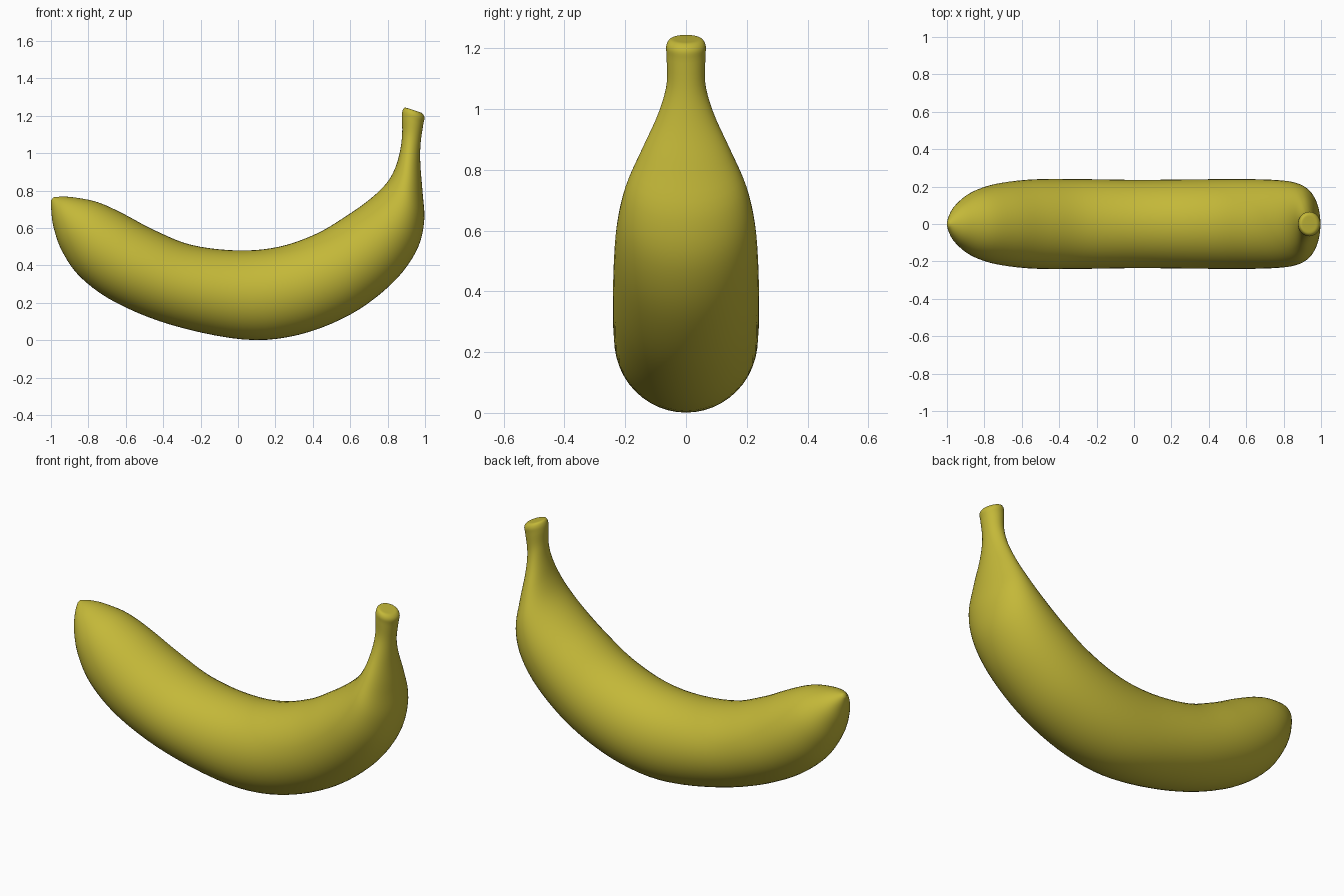
import bpy, bmesh
from math import sin, cos, tau
from mathutils import Vector

if "Cube" in bpy.data.objects:
    bpy.data.objects.remove(bpy.data.objects["Cube"])

# Cross-sections from blossom tip to stem: inner x, z, outer x, z, half width in y
RINGS = [
    (-.987, .764, -1.0, .748, .012),
    (-.94, .768, -.998, .69, .062),
    (-.87, .763, -.985, .60, .115),
    (-.75, .738, -.94, .475, .175),
    (-.62, .68, -.84, .335, .215),
    (-.45, .59, -.65, .20, .238),
    (-.25, .51, -.35, .08, .24),
    (0, .48, .03, .004, .236),
    (.22, .50, .32, .028, .238),
    (.42, .57, .60, .137, .24),
    (.58, .665, .82, .30, .238),
    (.70, .75, .95, .47, .228),
    (.79, .835, .995, .63, .20),
    (.84, .92, .987, .79, .148),
    (.868, 1.02, .975, .94, .092),
    (.878, 1.11, .976, 1.05, .064),
    (.876, 1.19, .990, 1.15, .064),
    (.879, 1.225, .997, 1.19, .065),
    (.89, 1.243, .985, 1.213, .053),
    (.91, 1.240, .965, 1.222, .03),
]
SIDES, STEPS = 48, 5


def smooth_sections(rows):
    """Catmull-Rom interpolation between the sections."""
    rows = [Vector(r) for r in rows]
    pts = [rows[0]] + rows + [rows[-1]]
    out = []
    for a, b, c, d in zip(pts, pts[1:], pts[2:], pts[3:]):
        for k in range(STEPS):
            t = k / STEPS
            out.append(.5 * (2 * b + (c - a) * t + (2 * a - 5 * b + 4 * c - d) * t ** 2
                             + (3 * b - a - 3 * c + d) * t ** 3))
    return out + [rows[-1]]


# Banana body, tip and stem as one lofted skin
bm = bmesh.new()
loops = []
for ix, iz, ox, oz, w in smooth_sections(RINGS):
    inner, outer = Vector((ix, 0, iz)), Vector((ox, 0, oz))
    mid, half = (inner + outer) / 2, (inner - outer) / 2
    loops.append([bm.verts.new(mid + half * cos(tau * i / SIDES)
                               + Vector((0, w * sin(tau * i / SIDES), 0)))
                  for i in range(SIDES)])
for a, b in zip(loops, loops[1:]):
    for i in range(SIDES):
        j = (i + 1) % SIDES
        bm.faces.new((a[i], a[j], b[j], b[i]))
bm.faces.new(loops[0])
bm.faces.new(loops[-1])
bmesh.ops.recalc_face_normals(bm, faces=bm.faces)
for f in bm.faces:
    f.smooth = True
mesh = bpy.data.meshes.new("banana")
bm.to_mesh(mesh)
bm.free()
banana = bpy.data.objects.new("banana", mesh)
bpy.context.collection.objects.link(banana)

# Yellow skin
skin = bpy.data.materials.new("yellow_skin")
skin.diffuse_color = (.55, .48, .04, 1)
skin.use_nodes = True
skin.node_tree.nodes["Principled BSDF"].inputs["Base Color"].default_value = skin.diffuse_color
mesh.materials.append(skin)
